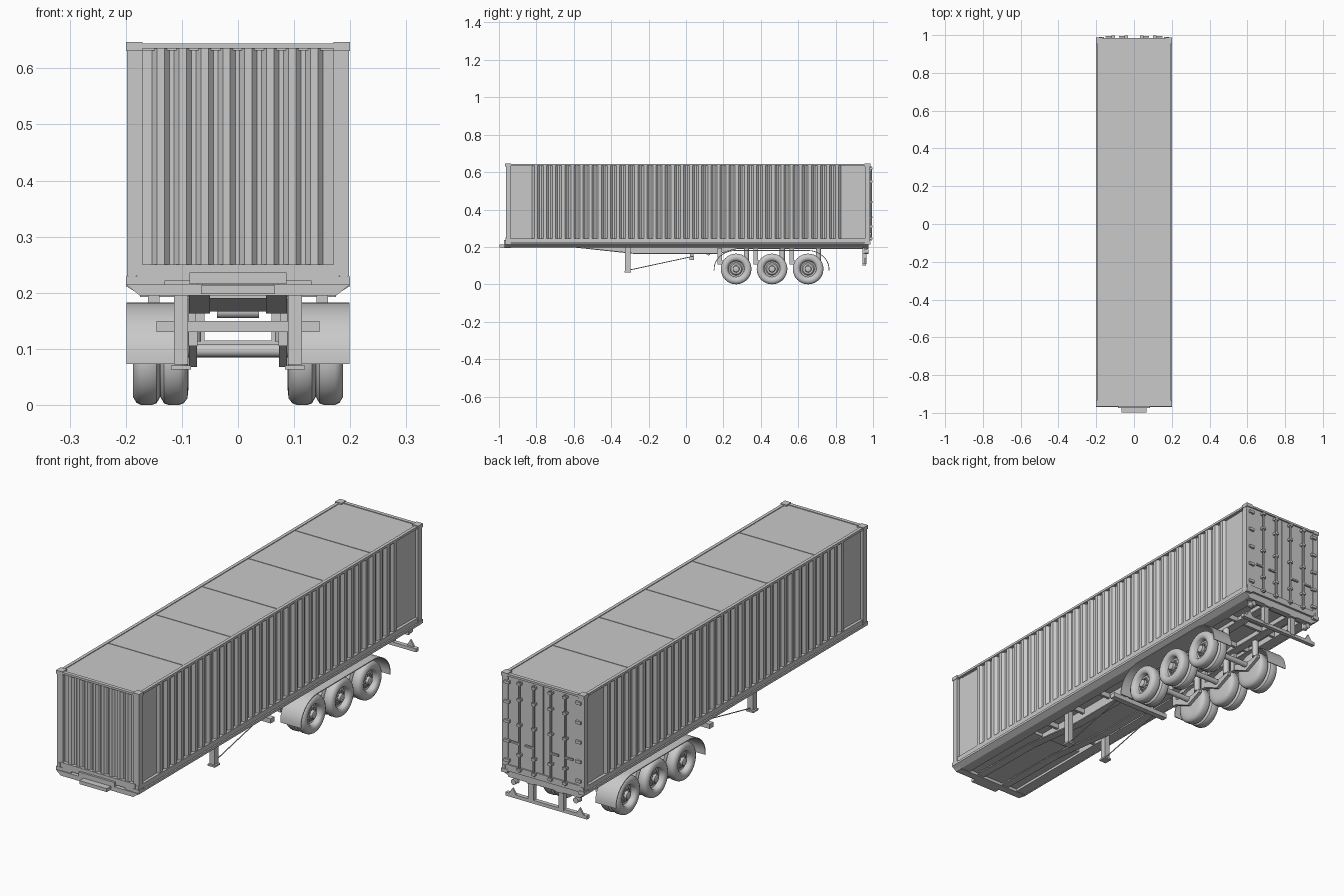
import bpy, bmesh, math
from mathutils import Vector

cube = bpy.data.objects.get("Cube")
if cube:
    bpy.data.objects.remove(cube)

GREY = bpy.data.materials.new("plain grey")
GREY.use_nodes = True
GREY.diffuse_color = (0.588, 0.588, 0.588, 1)
GREY.node_tree.nodes["Principled BSDF"].inputs["Base Color"].default_value = GREY.diffuse_color


def finish(name, bm, smooth=False):
    bmesh.ops.recalc_face_normals(bm, faces=bm.faces)
    me = bpy.data.meshes.new(name)
    bm.to_mesh(me)
    bm.free()
    me.materials.append(GREY)
    ob = bpy.data.objects.new(name, me)
    bpy.context.collection.objects.link(ob)
    if smooth:
        bpy.ops.object.select_all(action='DESELECT')
        ob.select_set(True)
        bpy.context.view_layer.objects.active = ob
        bpy.ops.object.shade_smooth_by_angle(angle=math.radians(40))
    return ob


def prism(name, pts, axis, a, b, smooth=False):
    """Extrude a 2D outline along an axis from a to b."""
    place = {'x': lambda u, v, w: (w, u, v),
             'y': lambda u, v, w: (u, w, v),
             'z': lambda u, v, w: (u, v, w)}[axis]
    bm = bmesh.new()
    low = [bm.verts.new(place(u, v, a)) for u, v in pts]
    high = [bm.verts.new(place(u, v, b)) for u, v in pts]
    bm.faces.new(low)
    bm.faces.new(high)
    for i in range(len(pts)):
        j = (i + 1) % len(pts)
        bm.faces.new((low[i], low[j], high[j], high[i]))
    return finish(name, bm, smooth)


def box(name, x, y, z):
    return prism(name, [(x[0], y[0]), (x[1], y[0]), (x[1], y[1]), (x[0], y[1])], 'z', z[0], z[1])


def rod(name, p, q, r, sides=12):
    p, q = Vector(p), Vector(q)
    bm = bmesh.new()
    bmesh.ops.create_cone(bm, cap_ends=True, segments=sides, radius1=r, radius2=r, depth=(q - p).length)
    turn = (q - p).to_track_quat('Z', 'Y').to_matrix().to_4x4()
    turn.translation = (p + q) / 2
    bm.transform(turn)
    return finish(name, bm, True)


def lathe(name, profile, steps=32):
    """Spin (x, radius) points around the x axis."""
    bm = bmesh.new()
    rings = []
    for i in range(steps):
        t = math.tau * i / steps
        rings.append([bm.verts.new((x, r * math.cos(t), r * math.sin(t))) for x, r in profile])
    for i in range(steps):
        a, b = rings[i], rings[(i + 1) % steps]
        for k in range(len(profile) - 1):
            bm.faces.new((a[k], a[k + 1], b[k + 1], b[k]))
    bmesh.ops.remove_doubles(bm, verts=bm.verts, dist=1e-6)
    return finish(name, bm, True)


def ribs(start, end, count, outer, inner):
    """Trapezoid corrugation as (along, depth) points."""
    p = (end - start) / count
    out = []
    for i in range(count):
        for f, d in ((0.05, inner), (0.28, outer), (0.62, outer), (0.85, inner)):
            out.append((start + (i + f) * p, d))
    return out


def arc(c, ry, rz, a, b):
    return [(c + ry * math.cos(t), 0.08 + rz * math.sin(t))
            for t in (math.radians(a + (b - a) * i / 10) for i in range(11))]


SIDES = ((1, "left"), (-1, "right"))
Y0, Y1 = -0.965, 0.985

# Container shell: roof, floor, sills
box("roof", (-0.185, 0.185), (Y0 + 0.01, Y1 - 0.01), (0.632, 0.641))
for y in (-0.63, -0.305, 0.015, 0.335, 0.655):
    box("roof_seam", (-0.18, 0.18), (y - 0.004, y + 0.004), (0.639, 0.643))
box("container_floor", (-0.185, 0.185), (Y0 + 0.01, Y1 - 0.01), (0.222, 0.23))
for y, end in ((Y0, "front"), (Y1 - 0.016, "rear")):
    box(end + "_top_rail", (-0.18, 0.18), (y, y + 0.016), (0.635, 0.644))
    box(end + "_sill", (-0.18, 0.18), (y, y + 0.016), (0.222, 0.25))

# Corrugated front wall
wall = [(-0.172, -0.948)] + ribs(-0.155, 0.157, 8, -0.96, -0.95) + [(0.172, -0.948)]
prism("front_wall", wall + [(0.172, -0.94), (-0.172, -0.94)], 'z', 0.245, 0.637, True)

for s, side in SIDES:
    # Corrugated side walls
    wave = [(-0.95, 0.185)] + ribs(-0.825, 0.835, 34, 0.193, 0.182) + [(0.97, 0.185)]
    outline = [(s * d, y) for y, d in wave] + [(s * 0.172, 0.97), (s * 0.172, -0.95)]
    prism(side + "_wall", outline, 'z', 0.235, 0.637, True)
    xs = sorted((s * 0.182, s * 0.196))
    box(side + "_top_rail", xs, (Y0, Y1), (0.634, 0.644))
    box(side + "_bottom_rail", xs, (Y0, Y1), (0.224, 0.245))
    # Posts and corner castings
    for y, end in ((Y0, "front"), (Y1, "rear")):
        d = 1 if y < 0 else -1
        post = sorted((s * 0.17, s * 0.198))
        box(end + "_post", post, sorted((y + d * 0.002, y + d * 0.028)), (0.23, 0.635))
        cast = sorted((s * 0.17, s * 0.2))
        for z in (0.213, 0.631):
            box("corner_casting", cast, sorted((y - d * 0.002, y + d * 0.03)), (z, z + 0.016))

    # Door leaf, locking bars, handles and hinges
    box(side + "_door", sorted((s * 0.002, s * 0.17)), (0.965, 0.98), (0.25, 0.634))
    for x in (0.04, 0.11):
        rod("locking_bar", (s * x, 0.99, 0.235), (s * x, 0.99, 0.63), 0.005, 8)
        for z in (0.245, 0.31, 0.44, 0.55, 0.62):
            box("bar_bracket", (s * x - 0.009, s * x + 0.009), (0.978, 0.997), (z - 0.005, z + 0.005))
        box("door_handle", sorted((s * x, s * (x + 0.04))), (0.988, 0.996), (0.355, 0.362))
    for z in (0.27, 0.355, 0.44, 0.525, 0.61):
        box("door_hinge", sorted((s * 0.16, s * 0.185)), (0.978, 0.991), (z - 0.006, z + 0.006))

    # Chassis side rails and main beams
    rail = [(0.2, 0.222), (0.2, 0.212), (0.175, 0.197), (0.13, 0.197), (0.13, 0.222)]
    prism(side + "_chassis_rail", [(s * x, z) for x, z in rail], 'y', -0.965, 0.975)
    beam = [(-0.95, 0.222), (-0.95, 0.2), (-0.6, 0.197), (-0.28, 0.163), (0.18, 0.163),
            (0.27, 0.188), (0.975, 0.188), (0.975, 0.222)]
    prism(side + "_main_beam", beam, 'x', s * 0.062, s * 0.072)
    flange = beam[1:7] + [(y, z + 0.005) for y, z in reversed(beam[1:7])]
    prism(side + "_beam_flange", flange, 'x', s * 0.05, s * 0.087)

    # Landing leg with foot and brace
    box("landing_leg", sorted((s * 0.089, s * 0.114)), (-0.325, -0.298), (0.072, 0.222))
    box("landing_foot", sorted((s * 0.084, s * 0.119)), (-0.33, -0.293), (0.063, 0.07))
    rod("leg_brace", (s * 0.1, -0.3, 0.077), (s * 0.1, 0.04, 0.15), 0.0022, 6)

    # Mudguard over the three wheels
    outer = arc(0.265, 0.117, 0.103, 184, 90) + arc(0.65, 0.117, 0.103, 90, -4)
    inner = arc(0.265, 0.113, 0.099, 184, 90) + arc(0.65, 0.113, 0.099, 90, -4)
    prism(side + "_mudguard", outer + inner[::-1], 'x', s * 0.1, s * 0.199, True)

    # Rear bumper support, tail lamp and reflector
    box("bumper_support", sorted((s * 0.06, s * 0.085)), (0.945, 0.965), (0.108, 0.195))
    rod("tail_lamp", (s * 0.15, 0.955, 0.175), (s * 0.15, 0.975, 0.175), 0.012)
    box("lamp_bracket", sorted((s * 0.14, s * 0.16)), (0.945, 0.957), (0.165, 0.2))
    prism("triangle_reflector", [(s * 0.145, 0.114), (s * 0.18, 0.114), (s * 0.162, 0.142)],
          'y', 0.955, 0.963)
    box("guard_bar_hanger", (s * 0.068 - 0.008, s * 0.068 + 0.008), (0.022, 0.04), (0.145, 0.17))

# Front bolster, coupling plate, belly plate and cross members
bolster = [(-0.2, 0.215), (-0.175, 0.195), (0.175, 0.195), (0.2, 0.215)]
prism("front_bolster", bolster, 'y', -0.97, -0.935)
box("front_tongue", (-0.066, 0.066), (-0.998, -0.96), (0.198, 0.213))
box("front_stop", (-0.086, 0.086), (-0.974, -0.955), (0.216, 0.236))
box("coupling_plate", (-0.13, 0.13), (-0.94, -0.52), (0.208, 0.222))
prism("belly_plate", [(-0.5, 0.19), (-0.28, 0.167), (0.18, 0.167), (0.18, 0.177), (-0.28, 0.177), (-0.5, 0.2)],
      'x', -0.062, 0.062)
for i in range(9):
    y = -0.42 + i * 0.17
    box("cross_member", (-0.135, 0.135), (y - 0.006, y + 0.006), (0.2, 0.222))
box("rear_cross_beam", (-0.175, 0.175), (0.95, 0.975), (0.192, 0.222))
box("side_guard_bar", (-0.145, 0.145), (0.018, 0.044), (0.13, 0.15))
rod("air_tank", (-0.037, 0.12, 0.166), (0.037, 0.12, 0.166), 0.011, 16)
box("rear_bumper", (-0.197, 0.197), (0.945, 0.963), (0.1, 0.115))

# Wheels: one dual wheel mesh shared by all six positions
wheel_profile = [(0.088, 0), (0.088, 0.05), (0.09, 0.07), (0.097, 0.079), (0.105, 0.082), (0.124, 0.082),
                 (0.132, 0.079), (0.138, 0.068), (0.139, 0.068), (0.145, 0.079), (0.153, 0.082),
                 (0.173, 0.082), (0.181, 0.078), (0.187, 0.068), (0.187, 0.056), (0.183, 0.049),
                 (0.18, 0.046), (0.162, 0.042), (0.16, 0.034), (0.168, 0.028), (0.168, 0.018),
                 (0.181, 0.016), (0.183, 0.012), (0.183, 0)]
wheel = lathe("dual_wheel", wheel_profile)
lugs = bmesh.new()
for i in range(10):
    t = math.tau * i / 10
    made = bmesh.ops.create_cube(lugs, size=0.007)
    bmesh.ops.translate(lugs, verts=made["verts"], vec=(0.169, 0.023 * math.cos(t), 0.023 * math.sin(t)))
lug = finish("wheel_lugs", lugs)
for n, y in enumerate((0.268, 0.46, 0.653)):
    for s, side in SIDES:
        for part in (wheel, lug):
            ob = part if n == 0 and s == 1 else part.copy()
            if ob is not part:
                bpy.context.collection.objects.link(ob)
            ob.location = (0, y, 0.082)
            ob.rotation_euler = (0, 0, 0 if s == 1 else math.pi)
        # Suspension hanger, trailing arm and air spring
        x = s * 0.08
        box("suspension_hanger", (x - 0.008, x + 0.008), (y - 0.1, y - 0.075), (0.105, 0.195))
        prism("trailing_arm", [(y - 0.1, 0.115), (y - 0.08, 0.13), (y + 0.02, 0.105), (y + 0.075, 0.115),
                               (y + 0.075, 0.1), (y, 0.068)], 'x', x - 0.007, x + 0.007)
        rod("air_spring", (x, y + 0.055, 0.113), (x, y + 0.055, 0.19), 0.014, 16)
    rod("axle", (-0.1, y, 0.097), (0.1, y, 0.097), 0.012, 16)
